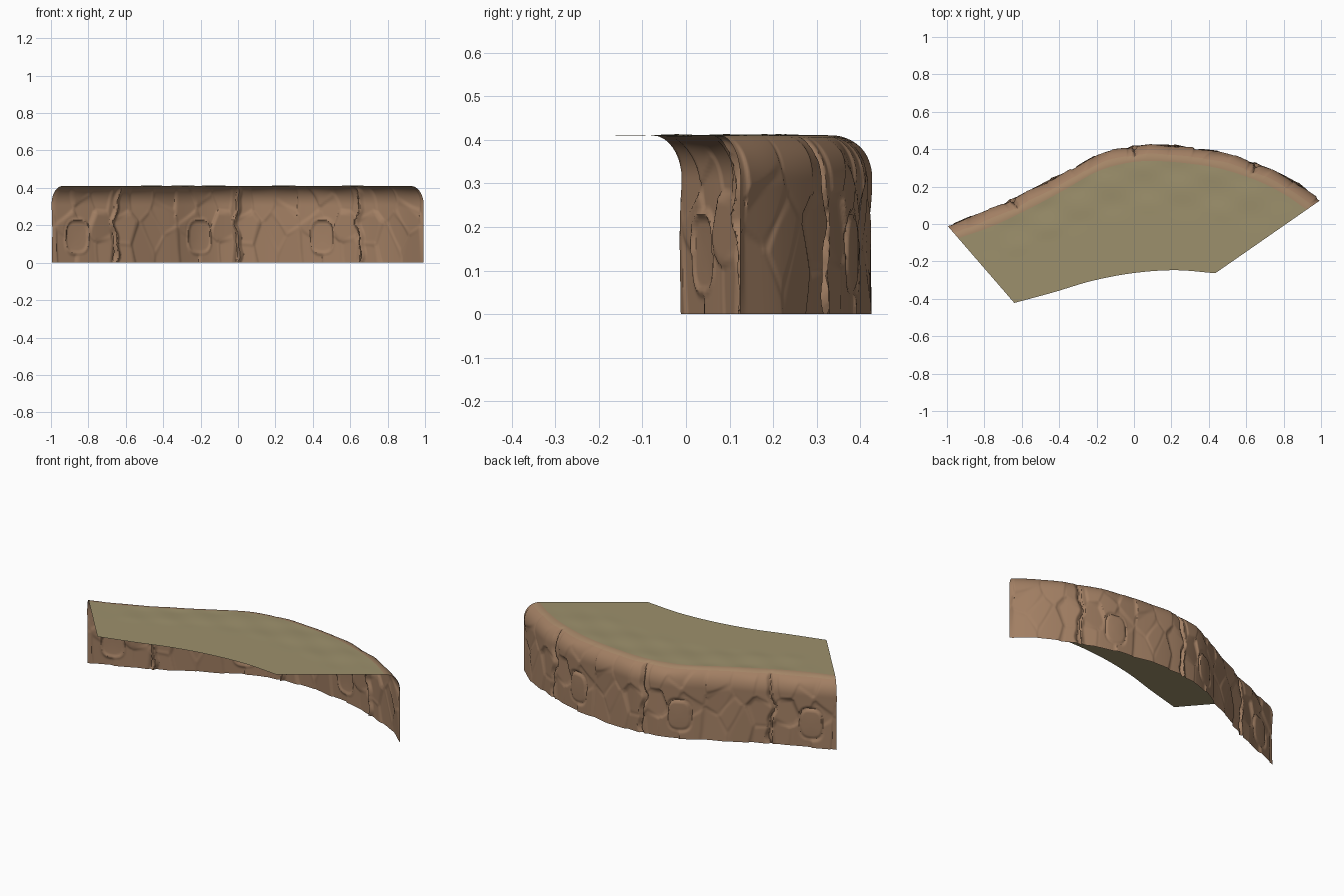
import bpy, math, random
from mathutils import Vector

if "Cube" in bpy.data.objects:
    bpy.data.objects.remove(bpy.data.objects["Cube"])

random.seed(7)
H, LIP, ROUND, TILE = 0.41, 0.085, 0.10, 0.655


def material(name, col):
    m = bpy.data.materials.new(name)
    m.diffuse_color = (*col, 1)
    m.use_nodes = True
    m.node_tree.nodes["Principled BSDF"].inputs["Base Color"].default_value = m.diffuse_color
    return m


rock = material("brown rock", (0.36, 0.212, 0.125))
rim = material("light brown rim", (0.37, 0.235, 0.135))
grass = material("dry grass", (0.335, 0.28, 0.15))

# Plan curves: cliff edge and the inner edge of the ground
OUTER = [(-0.995, -0.012), (-0.8, 0.062), (-0.6, 0.155), (-0.4, 0.255), (-0.2, 0.36),
         (-0.05, 0.405), (0.1, 0.42), (0.3, 0.405), (0.5, 0.37), (0.7, 0.302),
         (0.86, 0.22), (0.993, 0.125)]
INNER = [(-0.64, -0.422), (-0.43, -0.365), (-0.22, -0.303), (0.0, -0.262),
         (0.22, -0.247), (0.435, -0.263)]


def spline(pts, t):
    p = [Vector(q) for q in pts]
    p = [2 * p[0] - p[1]] + p + [2 * p[-1] - p[-2]]
    f = t * (len(pts) - 1)
    i = min(int(f), len(pts) - 2)
    f -= i
    a, b, c, d = p[i:i + 4]
    return 0.5 * (2 * b + (c - a) * f + (2 * a - 5 * b + 4 * c - d) * f * f
                  + (3 * b - a - 3 * c + d) * f ** 3)


def smooth(a, b, x):
    x = max(0, min(1, (x - a) / (b - a)))
    return x * x * (3 - 2 * x)


# One tile of stone facets, repeated three times along the cliff
cells = []
for col in range(6):
    for row in range(3):
        cells.append(((col + random.uniform(0.1, 0.9)) * TILE / 6,
                      (row + random.uniform(0.1, 0.9)) * 0.15,
                      random.uniform(-0.006, 0.006),
                      random.uniform(-0.14, 0.14), random.uniform(-0.06, 0.06)))
cells = [(x + k * TILE, *rest) for x, *rest in cells for k in (-1, 0, 1)]


def relief(x, z):
    q = x % TILE
    near = sorted(((q - c[0]) ** 2 + (0.6 * (z - c[1])) ** 2, c) for c in cells)[:2]
    d1, d2 = math.sqrt(near[0][0]), math.sqrt(near[1][0])

    def facet(c):
        return c[2] + c[3] * (q - c[0]) + c[4] * (z - c[1])
    w = 0.5 * (1 - smooth(0, 0.018, d2 - d1))
    h = facet(near[0][1]) * (1 - w) + facet(near[1][1]) * w - 0.005 * w
    # arched boulder with a groove around it
    ax, az = (q - 0.45) / 0.058, (z - 0.14) / 0.085
    r = (abs(ax) ** 3 + abs(az) ** 3) ** (1 / 3)
    if r < 1.3:
        k = 1 - smooth(1.0, 1.3, r)
        h = h * (1 - k) + k * 0.007 * (1 - 0.4 * r * r)
        h -= 0.010 * max(0, 1 - abs(r - 1.05) / 0.15) * (1 if az > 0 else 0.6)
    # deep wandering crevice
    c = ((x + TILE / 2) % TILE) - TILE / 2
    c -= 0.012 * math.sin(z * 22) + 0.006 * math.sin(z * 51)
    h -= 0.02 * max(0, 1 - abs(c) / 0.016)
    return h


def sheet(name, rows, cols, point, mats, pick):
    verts = [point(i / cols, j / rows) for j in range(rows + 1) for i in range(cols + 1)]
    n = cols + 1
    faces = [(j * n + i + 1, j * n + i, (j + 1) * n + i, (j + 1) * n + i + 1)
             for j in range(rows) for i in range(cols)]
    me = bpy.data.meshes.new(name)
    me.from_pydata(verts, [], faces)
    for m in mats:
        me.materials.append(m)
    for p in me.polygons:
        p.material_index = pick(p.center, p.index // cols / rows)
    ob = bpy.data.objects.new(name, me)
    bpy.context.collection.objects.link(ob)
    bpy.context.view_layer.objects.active = ob
    ob.select_set(True)
    bpy.ops.object.shade_smooth_by_angle(angle=math.radians(40))
    ob.select_set(False)
    return ob


def ruled(s):
    o, i = spline(OUTER, s), spline(INNER, s)
    return o, (i - o).normalized(), (i - o).length


# Cliff wall: vertical face that rolls over into a lip
def wall_point(s, v):
    o, inward, _ = ruled(s)
    if v < 0.7:
        z, d = (H - ROUND) * v / 0.7, 0
    else:
        a = (v - 0.7) / 0.3 * math.pi / 2
        z, d = H - ROUND + ROUND * math.sin(a), LIP * (1 - math.cos(a))
    fade = 1 - smooth(0.8, 1.0, v)
    fade *= smooth(0, 0.015, s) * smooth(0, 0.015, 1 - s) * 0.6 + 0.4
    p = o + inward * (d - relief(o.x, z) * fade)
    return (p.x, p.y, z)


sheet("cliff_wall", 56, 380, wall_point, [rock, rim],
      lambda c, v: 1 if v > 0.91 else 0)


# Ground: flat top with faint bumps behind the lip
def ground_point(s, v):
    o, inward, length = ruled(s)
    p = o + inward * (LIP + (length - LIP) * v)
    bump = 0.003 * math.sin(p.x * 17 + 3 * p.y) * math.sin(p.y * 23 + 2 * p.x)
    bump *= smooth(0, 0.08, v) * (1 - smooth(0.3, 0.5, v))
    bump *= smooth(0, 0.2, s) * smooth(0, 0.2, 1 - s)
    return (p.x, p.y, H + bump)


sheet("grass_top", 24, 380, ground_point, [grass], lambda c, v: 0)
